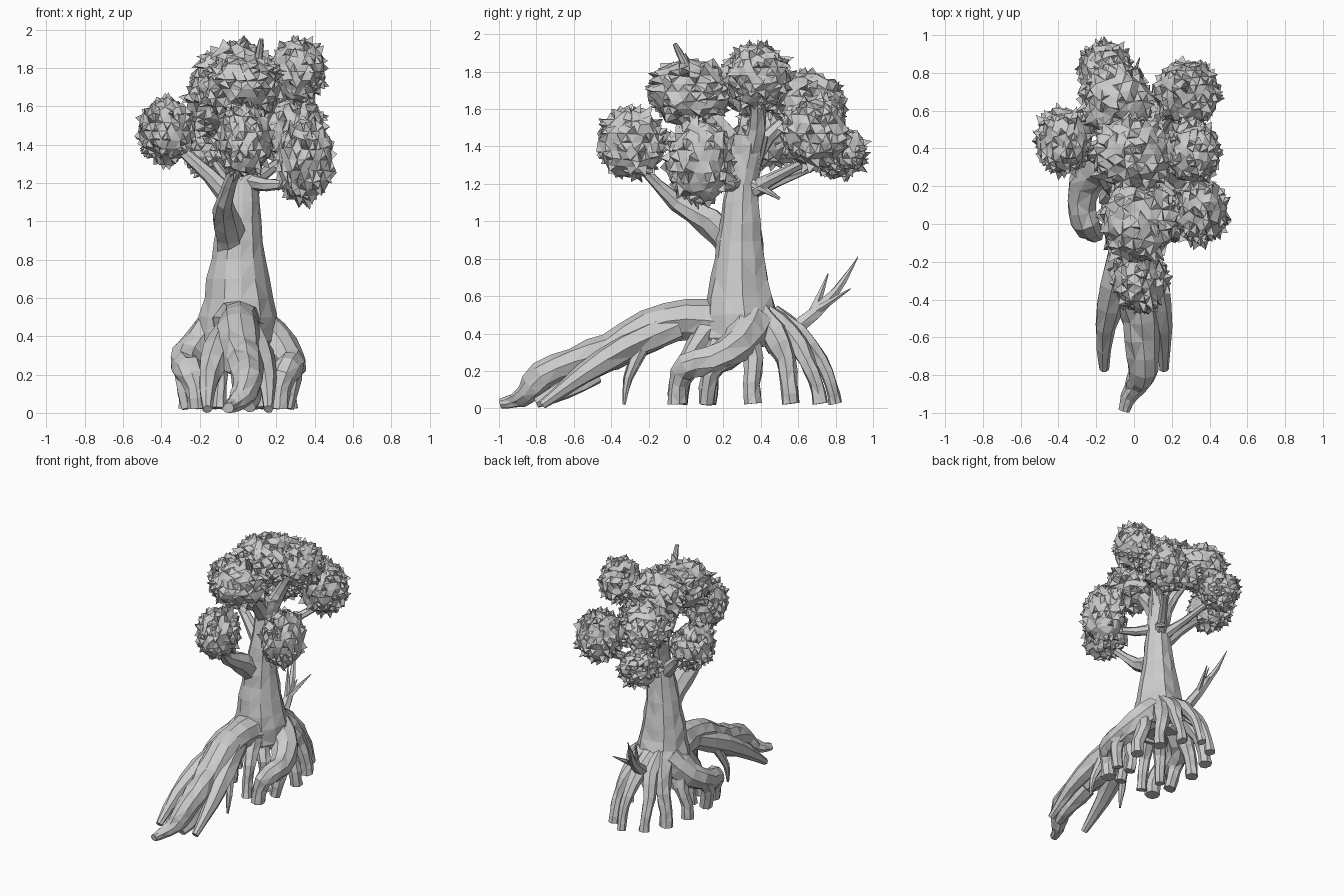
import bpy
import bmesh
import random
from math import cos, sin, tau
from mathutils import Vector

random.seed(7)

old = bpy.data.objects.get("Cube")
if old:
    bpy.data.objects.remove(old, do_unlink=True)

# One plain clay colour for everything
clay = bpy.data.materials.new("clay_grey")
clay.use_nodes = True
colour = (0.6, 0.6, 0.6, 1)
clay.diffuse_color = colour
clay.node_tree.nodes["Principled BSDF"].inputs["Base Color"].default_value = colour


def finish(bm, name):
    bmesh.ops.recalc_face_normals(bm, faces=bm.faces)
    mesh = bpy.data.meshes.new(name)
    bm.to_mesh(mesh)
    bm.free()
    mesh.materials.append(clay)
    obj = bpy.data.objects.new(name, mesh)
    bpy.context.collection.objects.link(obj)


def smooth_path(points, steps):
    """Catmull-Rom samples of (x, y, z, radius) points."""
    pts = [Vector(p) for p in points]
    pts = [pts[0] * 2 - pts[1]] + pts + [pts[-1] * 2 - pts[-2]]
    result = []
    for a, b, c, d in zip(pts, pts[1:], pts[2:], pts[3:]):
        for i in range(steps):
            t = i / steps
            result.append((b * 2 + (c - a) * t + (a * 2 - b * 5 + c * 4 - d) * t * t
                           + (b * 3 - a - c * 3 + d) * t ** 3) / 2)
    return result + [pts[-2]]


def limb(name, points, sides=7, steps=2, rough=0.12, flute=0.0):
    """Faceted, slightly gnarled tube along a path."""
    path = smooth_path(points, steps)
    bm = bmesh.new()
    normal = Vector((1, 0.1, 0.05))
    rings = []
    for i, p in enumerate(path):
        before, after = path[max(i - 1, 0)], path[min(i + 1, len(path) - 1)]
        tangent = (after - before).to_3d().normalized()
        normal = (normal - tangent * normal.dot(tangent)).normalized()
        across = tangent.cross(normal)
        ring = []
        for k in range(sides):
            a = tau * k / sides
            r = max(p.w, 0.002) * (1 + random.uniform(-rough, rough) + flute * (-1) ** k)
            co = p.to_3d() + (normal * cos(a) + across * sin(a)) * r
            co.z = max(co.z, 0)
            ring.append(bm.verts.new(co))
        rings.append(ring)
    for low, high in zip(rings, rings[1:]):
        for k in range(sides):
            n = (k + 1) % sides
            bm.faces.new((low[k], low[n], high[n], high[k]))
    bm.faces.new(rings[0])
    bm.faces.new(rings[-1])
    bmesh.ops.triangulate(bm, faces=bm.faces)
    finish(bm, name)


def mirrored(name, points, **options):
    for side, word in ((1, "left"), (-1, "right")):
        limb(f"{name}_{word}", [(x * side, y, z, r) for x, y, z, r in points], **options)


def leaf_ball(name, centre, size):
    """Rough ball whose faces rise into leafy spikes."""
    bm = bmesh.new()
    bmesh.ops.create_icosphere(bm, subdivisions=3, radius=1)
    for v in bm.verts:
        v.co *= random.uniform(0.88, 1.02)
    for face in list(bm.faces):
        if random.random() < 0.65:
            out = face.calc_center_median()
            lean = Vector([random.uniform(-0.13, 0.13) for _ in range(3)])
            tip = bmesh.ops.poke(bm, faces=[face])["verts"][0]
            tip.co = out * random.uniform(0.98, 1.2) + lean
    for v in bm.verts:
        v.co = Vector(centre) + Vector([a * b for a, b in zip(v.co, size)])
    finish(bm, name)


# Trunk
limb("trunk", [(0, .3, .33, .2), (0, .3, .43, .21), (0, .285, .6, .175), (0, .285, .8, .14),
               (.01, .29, 1, .112), (.02, .3, 1.2, .085), (.02, .33, 1.35, .09), (.02, .34, 1.46, .1)],
     sides=12, rough=.05, flute=.03)

# Branches carrying the leaf balls
limb("front_branch", [(-.03, .26, .85, .08), (-.06, .12, 1, .075), (-.07, -.05, 1.1, .045),
                      (0, -.25, 1.3, .025)])
limb("left_branch", [(.03, .3, 1.22, .05), (.15, .2, 1.19, .035), (.32, .08, 1.2, .02)])
limb("right_branch", [(-.02, .3, 1.1, .06), (-.15, .34, 1.24, .04), (-.35, .42, 1.42, .025)])
limb("back_left_branch", [(.02, .32, 1.15, .05), (.1, .45, 1.22, .035), (.26, .68, 1.34, .025)])
limb("back_right_branch", [(0, .32, 1.15, .05), (-.06, .5, 1.22, .03), (-.14, .8, 1.34, .02)])
limb("front_fork", [(.02, .32, 1.3, .07), (.02, .22, 1.45, .06), (.02, .08, 1.62, .04)])
limb("middle_fork", [(.02, .33, 1.3, .07), (.1, .38, 1.5, .05), (.2, .38, 1.68, .04)])
limb("back_fork", [(.02, .34, 1.3, .06), (-.02, .44, 1.45, .04), (-.06, .6, 1.6, .035)])
limb("low_twig", [(.05, .32, 1.22, .03), (.09, .42, 1.17, .02), (.1, .5, 1.12, .008)])
limb("top_twig", [(.08, .04, 1.75, .03), (.11, -.02, 1.87, .022), (.12, -.06, 1.95, .012)])

# Leaf balls: name, centre, half sizes
for name, centre, size in (
        ("front_top", (.02, .02, 1.69), (.2, .23, .18)),
        ("middle_top", (-.01, .37, 1.75), (.22, .2, .19)),
        ("left_top", (.31, .38, 1.78), (.15, .17, .17)),
        ("back_top", (-.09, .65, 1.62), (.19, .21, .18)),
        ("right", (-.37, .44, 1.47), (.15, .18, .18)),
        ("front_low", (.03, -.29, 1.42), (.15, .19, .19)),
        ("left_low", (.35, .07, 1.32), (.15, .18, .23)),
        ("back_left", (.28, .69, 1.47), (.17, .18, .2)),
        ("back_right", (-.15, .81, 1.37), (.15, .16, .14))):
    leaf_ball(name + "_leaves", centre, size)

# Long arching front root with side strands
limb("front_root", [(0, .2, .45, .14), (0, 0, .47, .11), (0, -.2, .43, .11), (.02, -.4, .3, .11),
                    (.04, -.6, .24, .09), (.05, -.77, .17, .08), (.02, -.85, .08, .065),
                    (-.03, -.92, .04, .04), (-.05, -.99, .025, .03)], sides=9)
mirrored("front_strand", [(.04, -.05, .44, .075), (.1, -.32, .32, .08), (.15, -.55, .18, .055),
                          (.16, -.77, .02, .025)])
mirrored("hanging_root", [(.1, -.24, .32, .04), (.14, -.31, .16, .025), (.14, -.33, .02, .008)])
limb("front_fork_root", [(.04, -.5, .2, .08), (.07, -.65, .1, .06), (.06, -.8, .03, .03)])

# Heavy bent knees on both sides
mirrored("knee_root", [(.09, .35, .47, .12), (.22, .28, .34, .1), (.28, .13, .25, .08),
                       (.26, .01, .23, .075), (.22, -.04, .13, .055), (.21, -.04, .025, .055)], sides=8)
mirrored("knee_fork", [(.27, .2, .27, .06), (.28, .13, .18, .05), (.25, .11, .025, .045)])

# Stilt roots, shaped by the place of each foot
hub = Vector((0, .3, 0))


def stilt(foot, thick):
    foot = Vector((*foot, 0))
    points = []
    for reach, height, girth in ((.3, .5, 1.6), (.6, .4, 1.4), (.85, .26, 1), (.96, .13, .85), (1, .025, .9)):
        place = hub.lerp(foot, reach)
        sway = random.uniform(-.02, .02)
        points.append((place.x + sway, place.y - sway, height, thick * girth))
    return points


for name, foot, thick in (("front_stilt", (.1, -.03), .045), ("inner_stilt", (.15, .12), .045),
                          ("side_stilt", (.26, .36), .055), ("rear_side_stilt", (.22, .56), .055),
                          ("rear_stilt", (.13, .72), .045)):
    mirrored(name, stilt(foot, thick))
limb("tail_stilt", stilt((.02, .79), .04))

# Dead spiky branch at the back
limb("spike_branch", [(0, .42, .34, .06), (-.02, .6, .44, .045), (-.06, .76, .58, .03),
                      (-.1, .84, .68, .018), (-.13, .92, .81, .002)], sides=6)
for name, tip in (("upper_spike", (-.09, .76, .72)), ("outer_spike", (.03, .88, .64)),
                  ("lower_spike", (-.05, .82, .6))):
    limb(name, [(-.04, .68, .51, .028), (*tip, .003)], sides=5)
